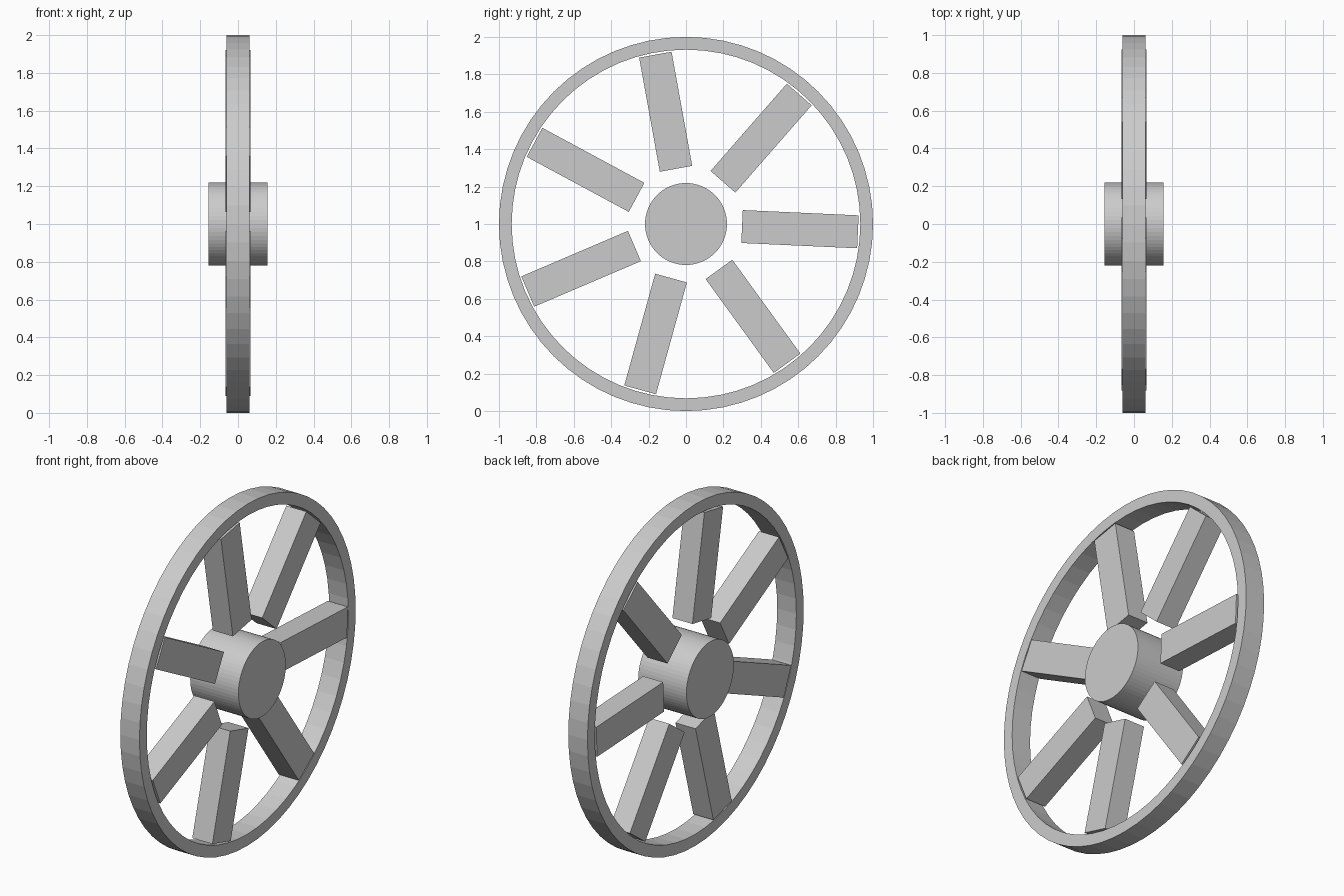
import bpy
import bmesh
from math import cos, sin, pi, radians
from mathutils import Matrix, Vector

cube = bpy.data.objects.get("Cube")
if cube:
    bpy.data.objects.remove(cube, do_unlink=True)

GREY = (0.6, 0.6, 0.6, 1)
metal = bpy.data.materials.new("plain_grey")
metal.use_nodes = True
metal.diffuse_color = GREY
metal.node_tree.nodes["Principled BSDF"].inputs["Base Color"].default_value = GREY

CENTRE = Vector((0, 0, 1))
SEGMENTS = 64
SPOKES = 7


def finish(name, bm):
    bmesh.ops.recalc_face_normals(bm, faces=bm.faces)
    mesh = bpy.data.meshes.new(name)
    bm.to_mesh(mesh)
    bm.free()
    mesh.materials.append(metal)
    obj = bpy.data.objects.new(name, mesh)
    obj.location = CENTRE
    bpy.context.collection.objects.link(obj)


# Rim: rectangular section swept around the x axis
def build_rim(outer, inner, half_width):
    bm = bmesh.new()
    section = [(-half_width, outer), (half_width, outer),
               (half_width, inner), (-half_width, inner)]
    loops = []
    for i in range(SEGMENTS):
        a = 2 * pi * i / SEGMENTS
        loops.append([bm.verts.new((x, r * cos(a), r * sin(a))) for x, r in section])
    for i, loop in enumerate(loops):
        after = loops[(i + 1) % SEGMENTS]
        for j in range(4):
            k = (j + 1) % 4
            bm.faces.new((loop[j], loop[k], after[k], after[j]))
    finish("rim", bm)


# Hub: solid drum along the x axis
def build_hub(radius, depth):
    bm = bmesh.new()
    bmesh.ops.create_cone(bm, cap_ends=True, segments=SEGMENTS, radius1=radius,
                          radius2=radius, depth=depth,
                          matrix=Matrix.Rotation(pi / 2, 4, "Y"))
    finish("hub", bm)


# Spoke: free-standing block between hub and rim
def build_spoke(index):
    bm = bmesh.new()
    turn = Matrix.Rotation(radians(-2.6) + 2 * pi * index / SPOKES, 4, "X")
    size = Matrix.Diagonal((0.13, 0.62, 0.176, 1))
    bmesh.ops.create_cube(bm, size=1,
                          matrix=turn @ Matrix.Translation((0, 0.61, 0)) @ size)
    finish(f"spoke_{index + 1}", bm)


build_rim(1.0, 0.932, 0.062)
build_hub(0.219, 0.312)
for n in range(SPOKES):
    build_spoke(n)
